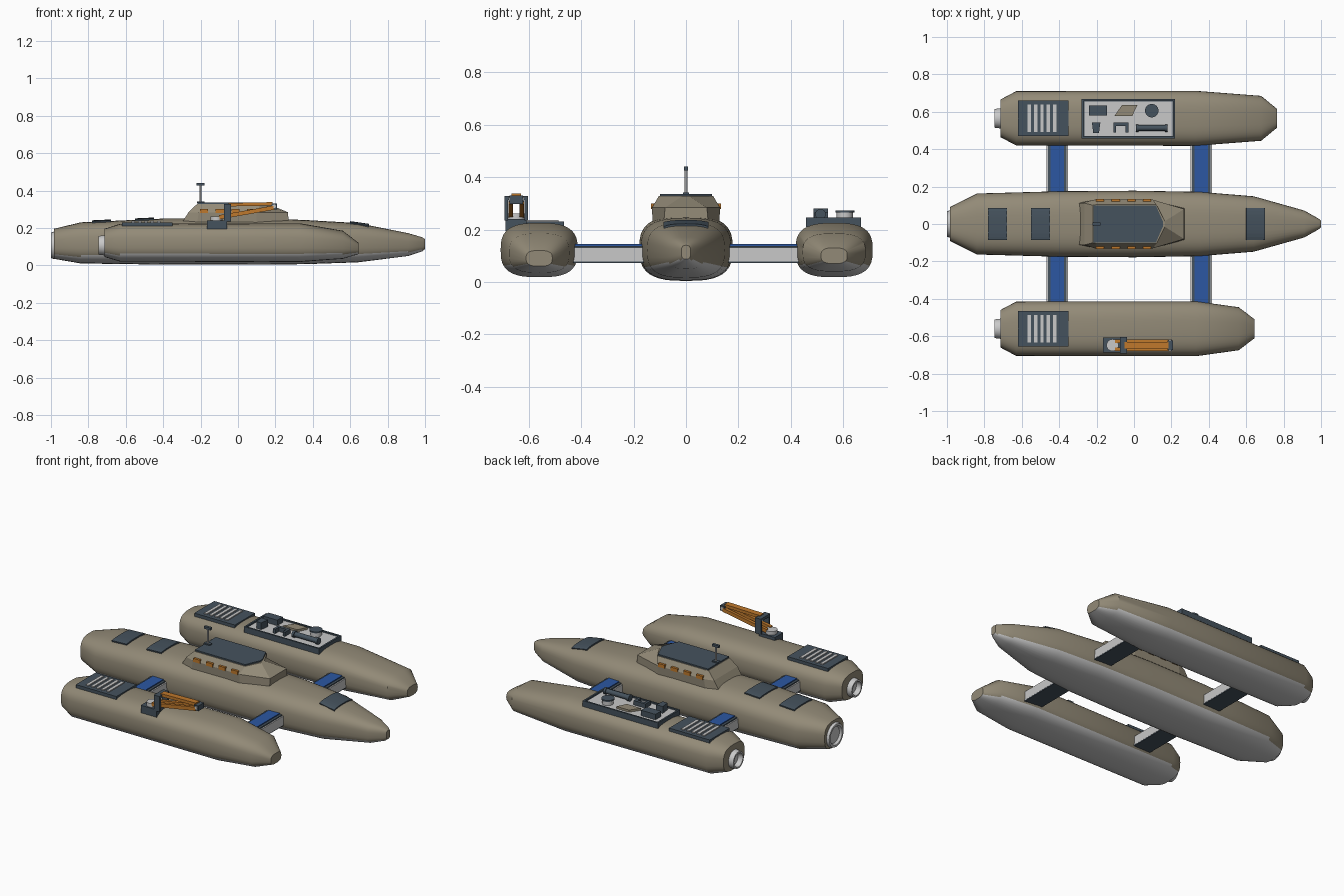
import bpy, bmesh, math
from mathutils import Vector, Matrix

cube = bpy.data.objects.get("Cube")
if cube:
    bpy.data.objects.remove(cube)


def material(name, rgb):
    m = bpy.data.materials.new(name)
    m.use_nodes = True
    m.diffuse_color = (*rgb, 1)
    m.node_tree.nodes["Principled BSDF"].inputs["Base Color"].default_value = (*rgb, 1)
    return m


TAN = material("hull tan", (0.29, 0.255, 0.185))
SLATE = material("slate", (0.06, 0.085, 0.11))
GREY = material("light grey", (0.58, 0.58, 0.58))
BLUE = material("panel blue", (0.025, 0.095, 0.36))
ORANGE = material("orange", (0.52, 0.19, 0.025))


def finish(bm, name, *mats, smooth=None):
    bmesh.ops.recalc_face_normals(bm, faces=bm.faces)
    me = bpy.data.meshes.new(name)
    bm.to_mesh(me)
    bm.free()
    ob = bpy.data.objects.new(name, me)
    bpy.context.collection.objects.link(ob)
    for m in mats:
        me.materials.append(m)
    if smooth:
        bpy.ops.object.select_all(action='DESELECT')
        ob.select_set(True)
        bpy.context.view_layer.objects.active = ob
        bpy.ops.object.shade_smooth_by_angle(angle=math.radians(smooth))
    return ob


def box(name, x0, x1, y0, y1, z0, z1, mat):
    bm = bmesh.new()
    bmesh.ops.create_cube(bm, size=1)
    for v in bm.verts:
        v.co = ((x0 + x1) / 2 + v.co.x * (x1 - x0), (y0 + y1) / 2 + v.co.y * (y1 - y0),
                (z0 + z1) / 2 + v.co.z * (z1 - z0))
    return finish(bm, name, mat)


def beam(name, p, q, w, h, mat):
    # box running from p to q, width w across and height h
    p, q = Vector(p), Vector(q)
    d = q - p
    bm = bmesh.new()
    bmesh.ops.create_cube(bm, size=1)
    rot = d.to_track_quat('X', 'Z').to_matrix().to_4x4()
    bm.transform(Matrix.Translation((p + q) / 2) @ rot @ Matrix.Diagonal((d.length, w, h, 1)))
    return finish(bm, name, mat)


def cylinder(name, p, q, r, mat, sides=24):
    p, q = Vector(p), Vector(q)
    d = q - p
    bm = bmesh.new()
    bmesh.ops.create_cone(bm, cap_ends=True, segments=sides, radius1=r, radius2=r, depth=d.length)
    bm.transform(Matrix.Translation((p + q) / 2) @ d.to_track_quat('Z', 'Y').to_matrix().to_4x4())
    return finish(bm, name, mat, smooth=40)


def loft(bm, rings):
    rows = [[bm.verts.new(c) for c in ring] for ring in rings]
    n = len(rows[0])
    for a, b in zip(rows, rows[1:]):
        for i in range(n):
            bm.faces.new((a[i], a[(i + 1) % n], b[(i + 1) % n], b[i]))
    bm.faces.new(rows[0])
    bm.faces.new(rows[-1])


def prism(name, outline, z0, z1, mat):
    bm = bmesh.new()
    loft(bm, [[(x, y, z) for x, y in outline] for z in (z0, z1)])
    return finish(bm, name, mat)


# Hulls: rounded sections lofted through (x, half width, bottom, top)
POWER = 2.9


def spow(v):
    return math.copysign(abs(v) ** (2 / POWER), v)


def hull(name, stations, yc):
    bm = bmesh.new()
    rings = []
    for x, w, lo, hi in stations:
        angles = [math.tau * i / 40 for i in range(40)]
        rings.append([(x, yc + w * spow(math.cos(a)), (lo + hi) / 2 + (hi - lo) / 2 * spow(math.sin(a)))
                      for a in angles])
    loft(bm, rings)
    bmesh.ops.recalc_face_normals(bm, faces=bm.faces)
    # pale bottom paint on downward faces
    for f in bm.faces:
        f.material_index = int(f.normal.z < -0.55)
    return finish(bm, name, TAN, GREY, smooth=35)


def deck_patch(name, stations, x0, x1, half):
    # curved hatch cover following the deck
    bm = bmesh.new()
    rows = []
    for x in (x0, x1):
        for a, b in zip(stations, stations[1:]):
            if a[0] <= x <= b[0]:
                t = (x - a[0]) / (b[0] - a[0])
                _, w, lo, hi = [u + (v - u) * t for u, v in zip(a, b)]
        ys = [half * (i / 5 - 1) for i in range(11)]
        rows.append([bm.verts.new((x, y, (lo + hi) / 2 + 0.004 + (hi - lo) / 2
                                   * (1 - abs(y / w) ** POWER) ** (1 / POWER))) for y in ys])
    for i in range(10):
        bm.faces.new((rows[0][i], rows[1][i], rows[1][i + 1], rows[0][i + 1]))
    ob = finish(bm, name, SLATE)
    mod = ob.modifiers.new("thickness", 'SOLIDIFY')
    mod.thickness = 0.008
    mod.offset = 0


def nozzle(name, x0, x1, yc, zc, r):
    # open ring with a recessed back
    bm = bmesh.new()
    prof = [(x1, r * 1.08), (x0, r), (x0, r * 0.82), (x1 - 0.004, r * 0.7)]
    loft(bm, [[(x, yc + q * math.cos(math.tau * i / 28), zc + q * math.sin(math.tau * i / 28))
               for i in range(28)] for x, q in prof])
    finish(bm, name, GREY, smooth=35)


MAIN = [(-0.985, 0.09, 0.035, 0.195), (-0.84, 0.163, 0.01, 0.23), (-0.4, 0.175, 0.004, 0.25),
        (0.0, 0.178, 0.004, 0.252), (0.35, 0.172, 0.006, 0.243), (0.64, 0.148, 0.016, 0.226),
        (0.91, 0.072, 0.05, 0.172), (0.985, 0.03, 0.075, 0.15), (1.0, 0.018, 0.087, 0.14)]
STERN = [(-0.715, 0.1, 0.045, 0.195), (-0.63, 0.145, 0.02, 0.222), (0.33, 0.147, 0.018, 0.225)]
hull("main_hull", MAIN, 0)
hull("left_hull", STERN + [(0.68, 0.12, 0.04, 0.185), (0.765, 0.05, 0.07, 0.13)], 0.565)
hull("right_hull", STERN + [(0.56, 0.115, 0.035, 0.185), (0.645, 0.05, 0.06, 0.12)], -0.56)
nozzle("main_nozzle", -1.0, -0.983, 0, 0.107, 0.068)

for i, x in enumerate((-0.78, -0.55, 0.6)):
    deck_patch(f"deck_hatch_{i + 1}", MAIN, x, x + 0.1, 0.085)

# Stern nozzles and vent grilles on both side hulls
for side, yc in (("left", 0.565), ("right", -0.56)):
    nozzle(side + "_nozzle", -0.745, -0.713, yc, 0.107, 0.05)
    box(side + "_vent", -0.62, -0.35, yc - 0.095, yc + 0.095, 0.205, 0.23, SLATE)
    for k in range(5):
        x = -0.56 + k * 0.034
        box(f"{side}_vent_slat_{k + 1}", x - 0.009, x + 0.009, yc - 0.073, yc + 0.073, 0.225, 0.236, GREY)

# Cross beams with blue walkways
for end, x in (("rear", -0.41), ("front", 0.36)):
    box(end + "_beam", x - 0.058, x + 0.058, -0.5, 0.5, 0.078, 0.131, GREY)
    box(end + "_beam_underside", x - 0.057, x + 0.057, -0.5, 0.5, 0.073, 0.08, SLATE)
    box(end + "_beam_top", x - 0.05, x + 0.05, -0.5, 0.5, 0.13, 0.138, SLATE)
    box(end + "_walkway", x - 0.036, x + 0.036, -0.5, 0.5, 0.135, 0.144, BLUE)


# Cabin with slate roof and orange windows
def mirrored(half):
    return half + [(x, -y) for x, y in reversed(half)]


base = mirrored([(-0.305, 0.11), (-0.22, 0.127), (0.1, 0.127), (0.27, 0.085)])
waist = mirrored([(-0.265, 0.112), (-0.21, 0.13), (0.1, 0.13), (0.268, 0.08)])
roof = mirrored([(-0.22, 0.1), (-0.2, 0.104), (0.12, 0.104), (0.165, 0.015)])
bm = bmesh.new()
loft(bm, [[(x, y, z) for x, y in ring] for ring, z in ((base, 0.22), (waist, 0.283), (roof, 0.327))])
finish(bm, "cabin", TAN)
prism("cabin_roof", mirrored([(-0.217, 0.1), (0.117, 0.1), (0.155, 0.012)]), 0.325, 0.335, SLATE)
for side, s in (("left", 1), ("right", -1)):
    for k in range(4):
        x = -0.182 + k * 0.084
        box(f"{side}_window_{k + 1}", x - 0.022, x + 0.022, s * 0.12, s * 0.134, 0.279, 0.3, ORANGE)

# Sensor mast
box("mast_foot", -0.22, -0.18, -0.012, 0.012, 0.333, 0.342, SLATE)
cylinder("mast", (-0.2, 0, 0.335), (-0.2, 0, 0.43), 0.005, GREY, 10)
box("mast_head", -0.222, -0.178, -0.008, 0.008, 0.426, 0.44, SLATE)

# Equipment tray on the left hull
box("tray", -0.28, 0.22, 0.457, 0.667, 0.21, 0.236, SLATE)
box("tray_floor", -0.265, 0.205, 0.47, 0.654, 0.23, 0.239, GREY)
for i, (x0, x1, y0, y1) in enumerate(((-0.28, 0.22, 0.457, 0.467), (-0.28, 0.22, 0.657, 0.667),
                                      (-0.28, -0.27, 0.457, 0.667), (0.21, 0.22, 0.457, 0.667))):
    box(f"tray_rim_{i + 1}", x0, x1, y0, y1, 0.23, 0.245, SLATE)
box("equipment_case", -0.24, -0.145, 0.58, 0.633, 0.235, 0.272, SLATE)
prism("covered_pack", [(-0.105, 0.577), (-0.01, 0.577), (0.018, 0.635), (-0.065, 0.635)], 0.235, 0.252, TAN)
cylinder("drum", (0.095, 0.606, 0.235), (0.095, 0.606, 0.264), 0.031, GREY)
cylinder("drum_lid", (0.095, 0.606, 0.264), (0.095, 0.606, 0.272), 0.036, SLATE)
prism("bucket", [(-0.218, 0.487), (-0.187, 0.487), (-0.18, 0.542), (-0.225, 0.542)], 0.235, 0.28, SLATE)
box("bracket_bar", -0.11, -0.03, 0.524, 0.542, 0.235, 0.265, SLATE)
for i, x in enumerate((-0.11, -0.045)):
    box(f"bracket_leg_{i + 1}", x, x + 0.015, 0.49, 0.53, 0.235, 0.265, SLATE)
cylinder("canister", (0.02, 0.513, 0.258), (0.17, 0.513, 0.258), 0.015, SLATE, 16)
for i, x in enumerate((0.01, 0.165)):
    cylinder(f"canister_cap_{i + 1}", (x, 0.513, 0.258), (x + 0.014, 0.513, 0.258), 0.02, SLATE, 16)

# Folded crane on the right hull
CY = -0.648
box("crane_base", -0.165, -0.06, CY - 0.04, CY + 0.04, 0.195, 0.24, SLATE)
cylinder("crane_turntable", (-0.115, CY, 0.238), (-0.115, CY, 0.262), 0.032, GREY)
for i, s in enumerate((-1, 1)):
    y = CY + s * 0.038
    box(f"crane_post_{i + 1}", -0.075, -0.038, y - 0.007, y + 0.007, 0.235, 0.325, SLATE)
    y = CY + s * 0.021
    beam(f"crane_lower_boom_{i + 1}", (-0.1, y, 0.257), (0.19, y, 0.308), 0.018, 0.022, ORANGE)
box("crane_crossbar", -0.075, -0.038, CY - 0.045, CY + 0.045, 0.312, 0.328, SLATE)
beam("crane_upper_boom", (-0.05, CY, 0.324), (0.185, CY, 0.329), 0.036, 0.018, ORANGE)
box("crane_tip", 0.178, 0.208, CY - 0.026, CY + 0.026, 0.298, 0.33, SLATE)
cylinder("crane_tip_pin", (0.193, CY - 0.03, 0.315), (0.193, CY + 0.03, 0.315), 0.01, GREY, 12)
